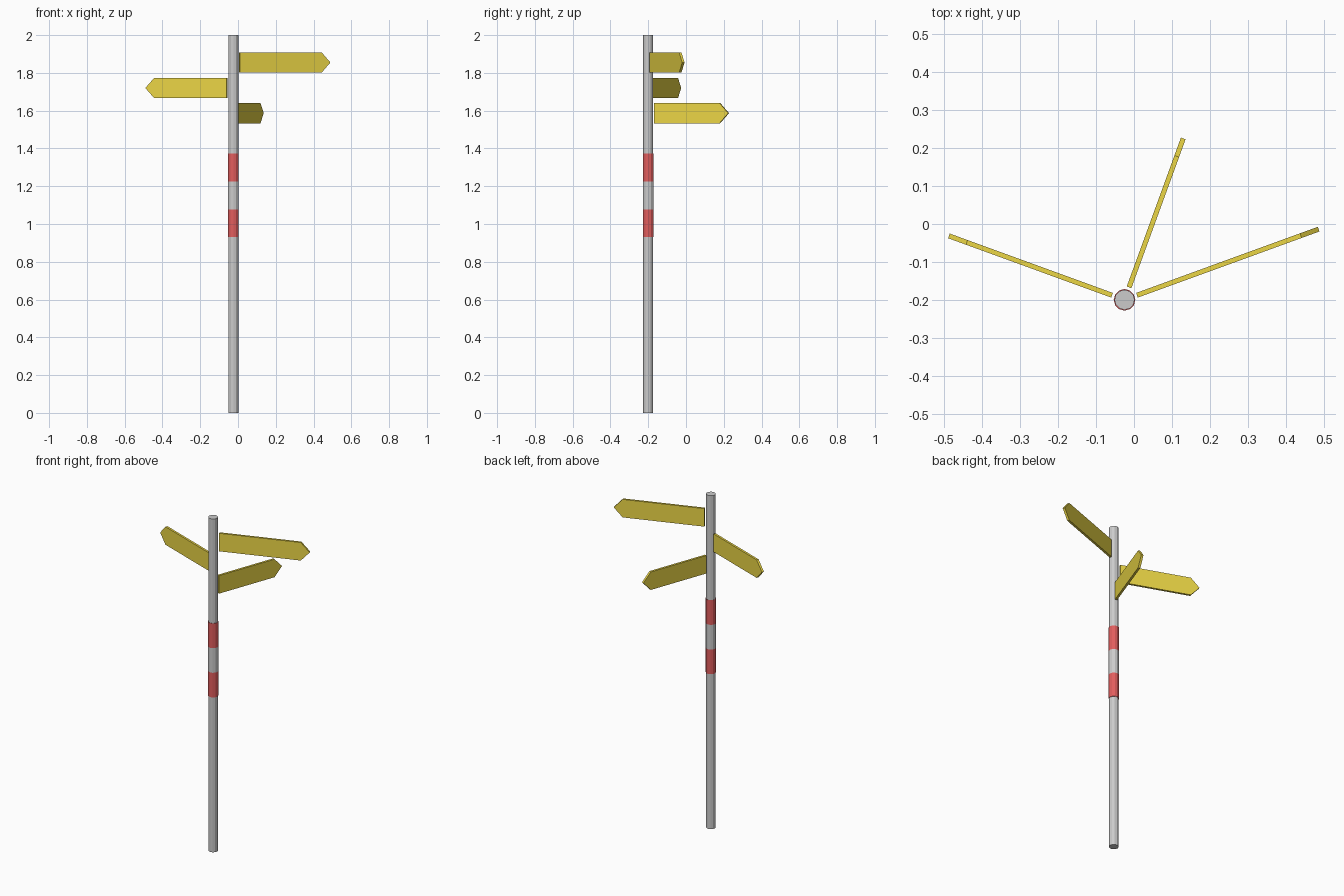
import bpy, bmesh
from math import radians
from mathutils import Matrix

if "Cube" in bpy.data.objects:
    bpy.data.objects.remove(bpy.data.objects["Cube"])

POLE_X, POLE_Y = -0.025, -0.2


def material(name, rgb):
    mat = bpy.data.materials.new(name)
    mat.diffuse_color = (*rgb, 1)
    mat.use_nodes = True
    mat.node_tree.nodes["Principled BSDF"].inputs["Base Color"].default_value = mat.diffuse_color
    return mat


def cylinder(name, radius, z0, z1, mat=None):
    bpy.ops.mesh.primitive_cylinder_add(
        vertices=12, radius=radius, depth=z1 - z0,
        location=(POLE_X, POLE_Y, (z0 + z1) / 2))
    obj = bpy.context.object
    obj.name = name
    if mat:
        obj.data.materials.append(mat)


def arrow_board(name, angle, z, reach, mat):
    """Pointed board running outward from the pole, blunt tip at distance reach."""
    start, head, half_h, half_t = 0.035, 0.05, 0.054, 0.0065
    outline = [(start, -half_h), (reach - head, -half_h), (reach, 0),
               (reach - head, half_h), (start, half_h)]
    bm = bmesh.new()
    face = bm.faces.new([bm.verts.new((r, -half_t, h)) for r, h in outline])
    ext = bmesh.ops.extrude_face_region(bm, geom=[face])
    moved = [v for v in ext["geom"] if isinstance(v, bmesh.types.BMVert)]
    bmesh.ops.translate(bm, verts=moved, vec=(0, 2 * half_t, 0))
    bmesh.ops.recalc_face_normals(bm, faces=bm.faces)
    mesh = bpy.data.meshes.new(name)
    bm.to_mesh(mesh)
    bm.free()
    mesh.materials.append(mat)
    obj = bpy.data.objects.new(name, mesh)
    obj.matrix_world = (Matrix.Translation((POLE_X, POLE_Y, z))
                        @ Matrix.Rotation(radians(angle), 4, 'Z'))
    bpy.context.collection.objects.link(obj)


yellow = material("sign_yellow", (0.83, 0.67, 0.06))
red = material("band_red", (0.75, 0.11, 0.11))
white = material("band_white", (0.9, 0.9, 0.87))

# Pole
cylinder("pole", 0.0265, 0, 2)

# Painted trail-marker bands
for i, (name, mat) in enumerate([("lower_red_band", red), ("white_band", white),
                                 ("upper_red_band", red)]):
    z0 = 0.93 + i * 0.148
    cylinder(name, 0.0285, z0, z0 + 0.148, mat)

# Direction boards
arrow_board("upper_sign", 20, 1.855, 0.545, yellow)
arrow_board("middle_sign", 160, 1.72, 0.493, yellow)
arrow_board("lower_sign", 70, 1.587, 0.453, yellow)
